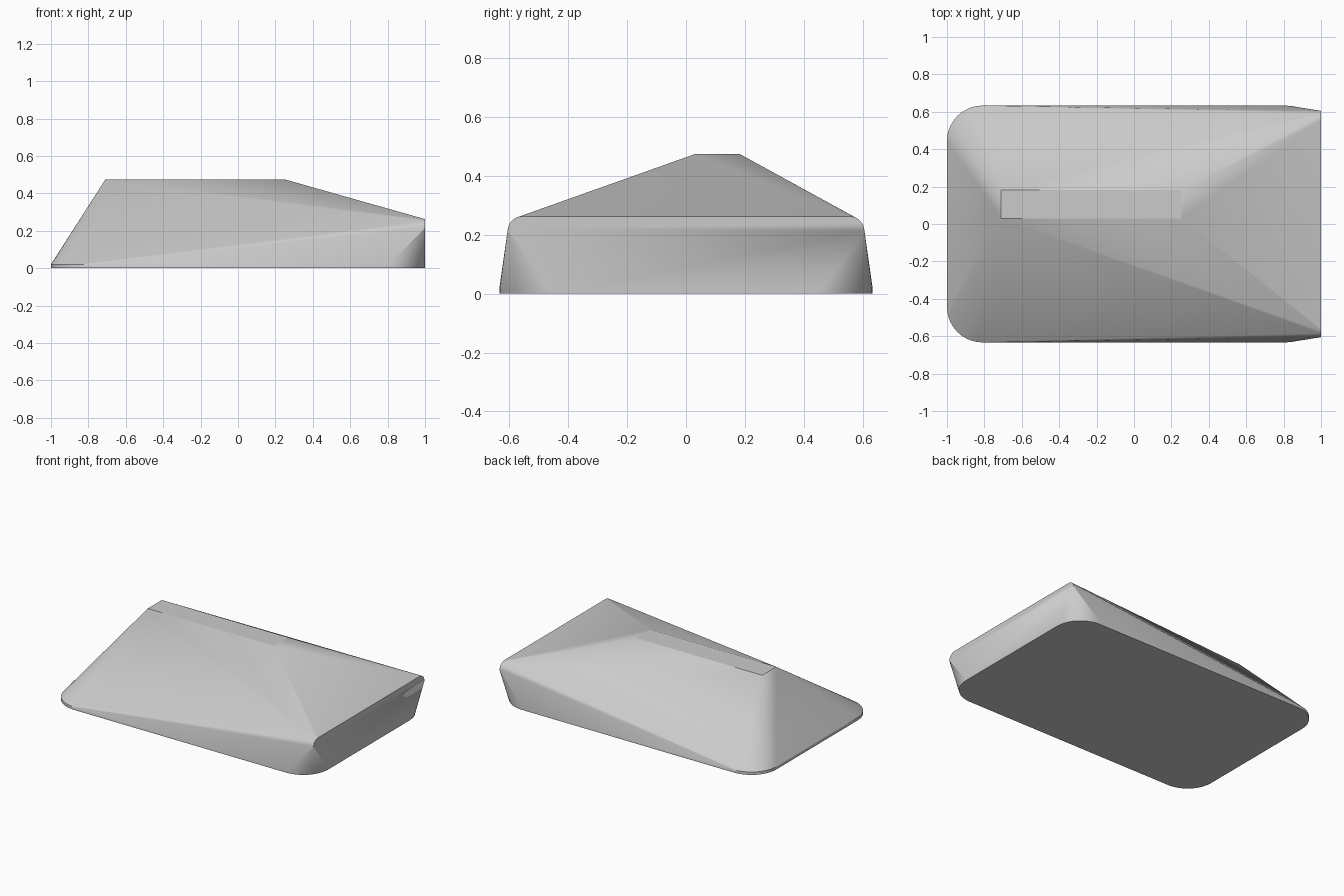
import bpy
import bmesh
from math import cos, sin, pi, radians

old = bpy.data.objects.get("Cube")
if old:
    bpy.data.objects.remove(old, do_unlink=True)

HALF_X, HALF_Y = 1.0, 0.633
RIM = 0.02
STEPS = 10


def quarter(cx, cy, radius, steps=STEPS):
    """Points on a quarter circle in the positive quadrant."""
    return [(cx + radius * cos(pi / 2 * i / steps),
             cy + radius * sin(pi / 2 * i / steps)) for i in range(steps + 1)]


points = []

# Rounded base slab: bottom outline and low rim
for x, y in quarter(HALF_X - 0.19, HALF_Y - 0.19, 0.19):
    for sx in (-1, 1):
        for sy in (-1, 1):
            points += [(sx * x, sy * y, 0), (sx * x, sy * y, RIM)]

# Tall flat end with rounded shoulders
for y, z in quarter(0.555, 0.212, 0.05):
    points += [(HALF_X, y, z), (HALF_X, -y, z)]

# Narrow off-centre ridge
points += [(x, y, 0.473) for x in (-0.71, 0.255) for y in (0.03, 0.183)]

# Wrap everything in one faceted shell
bm = bmesh.new()
for p in points:
    bm.verts.new(p)
hull = bmesh.ops.convex_hull(bm, input=bm.verts)
loose = {g for g in hull["geom_interior"] + hull["geom_unused"]
         if isinstance(g, bmesh.types.BMVert)}
bmesh.ops.delete(bm, geom=list(loose), context="VERTS")
bmesh.ops.dissolve_limit(bm, angle_limit=radians(0.3),
                         verts=bm.verts, edges=bm.edges)
bmesh.ops.recalc_face_normals(bm, faces=bm.faces)

mesh = bpy.data.meshes.new("sloped_shell")
bm.to_mesh(mesh)
bm.free()
shell = bpy.data.objects.new("sloped_shell", mesh)
bpy.context.collection.objects.link(shell)

# Plain grey finish
grey = bpy.data.materials.new("plain grey")
grey.use_nodes = True
colour = (0.6, 0.6, 0.6, 1)
grey.diffuse_color = colour
grey.node_tree.nodes["Principled BSDF"].inputs["Base Color"].default_value = colour
mesh.materials.append(grey)

# Smooth the rounded corners, keep the creases crisp
bpy.context.view_layer.objects.active = shell
shell.select_set(True)
bpy.ops.object.shade_smooth_by_angle(angle=radians(14))
